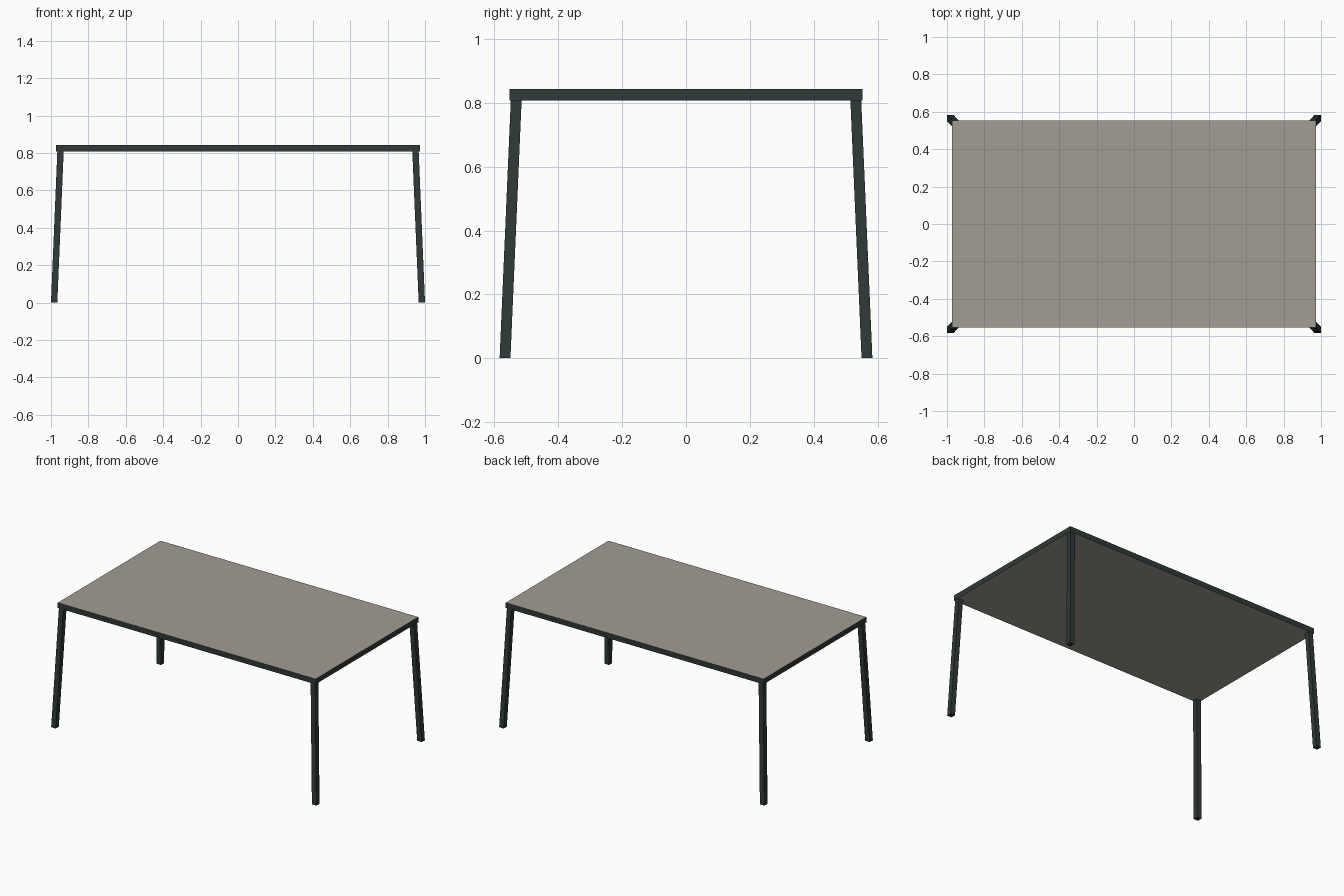
import bpy, bmesh

if "Cube" in bpy.data.objects:
    bpy.data.objects.remove(bpy.data.objects["Cube"])

def material(name, rgb):
    m = bpy.data.materials.new(name)
    m.diffuse_color = (*rgb, 1)
    m.use_nodes = True
    m.node_tree.nodes["Principled BSDF"].inputs["Base Color"].default_value = m.diffuse_color
    return m

dark = material("dark metal", (0.029, 0.041, 0.041))
grey = material("warm grey top", (0.36, 0.335, 0.295))

def tapered_box(name, bottom, top, z0, z1, size_bottom, size_top, mats):
    """Box between two horizontal rectangles, so it can lean."""
    bm = bmesh.new()
    bmesh.ops.create_cube(bm, size=1)
    for v in bm.verts:
        up = v.co.z > 0
        c, s = (top, size_top) if up else (bottom, size_bottom)
        v.co = (c[0] + v.co.x * s[0], c[1] + v.co.y * s[1], z1 if up else z0)
    bmesh.ops.recalc_face_normals(bm, faces=bm.faces)
    bm.normal_update()
    if len(mats) > 1:  # second colour on the horizontal faces
        for f in bm.faces:
            f.material_index = 1 if abs(f.normal.z) > 0.9 else 0
    me = bpy.data.meshes.new(name)
    bm.to_mesh(me)
    bm.free()
    for m in mats:
        me.materials.append(m)
    ob = bpy.data.objects.new(name, me)
    bpy.context.collection.objects.link(ob)
    return ob

# Table top: grey surfaces with a dark edge band
slab = (1.944, 1.106)
tapered_box("table_top", (0, 0), (0, 0), 0.808, 0.844, slab, slab, [dark, grey])

# Four square legs leaning outwards towards the feet
leg = (0.034, 0.034)
for side, sx in (("left", -1), ("right", 1)):
    for end, sy in (("front", -1), ("back", 1)):
        tapered_box(f"{end}_{side}_leg", (sx * 0.983, sy * 0.567),
                    (sx * 0.949, sy * 0.532), 0.0, 0.808, leg, leg, [dark])
